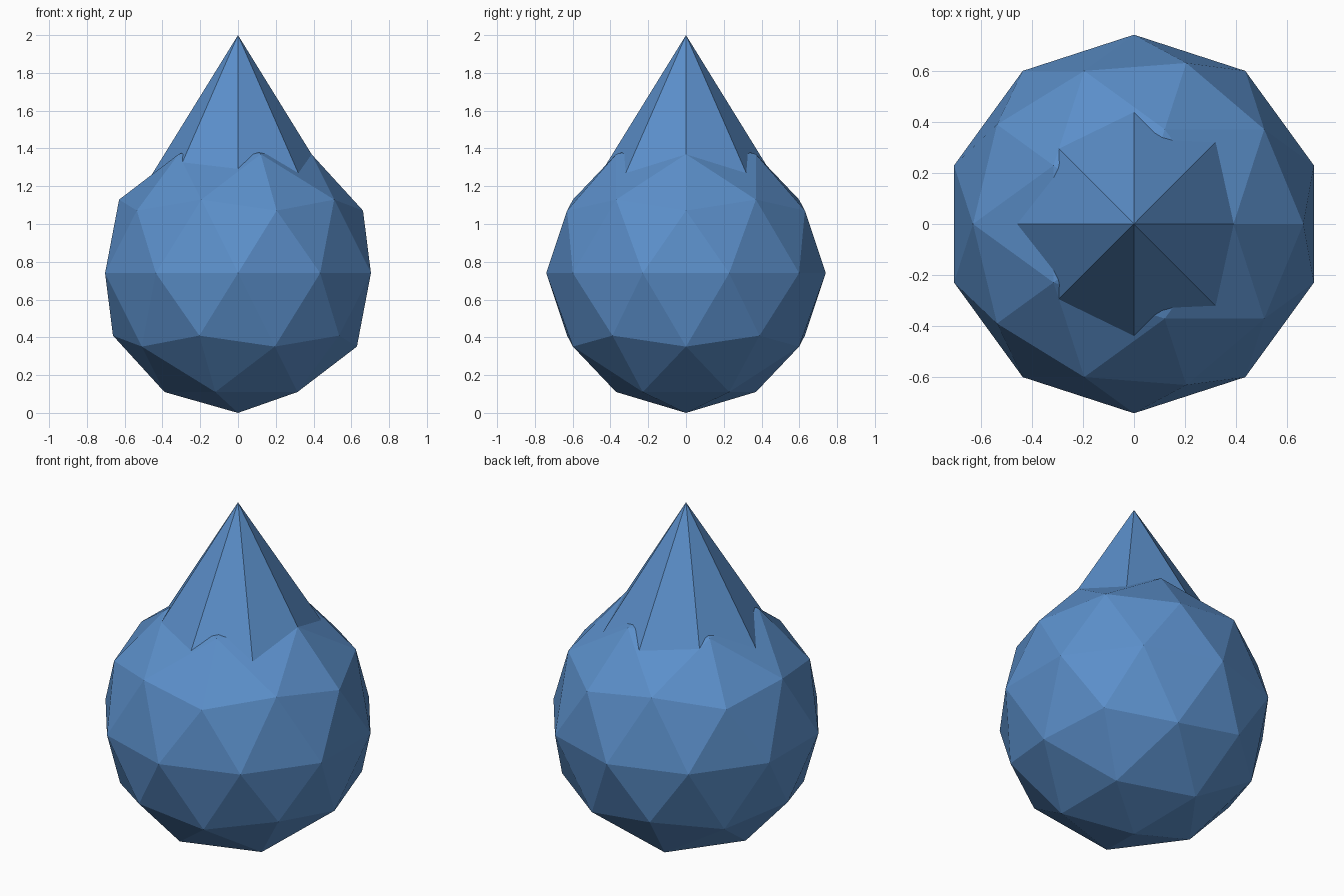
import bpy

if "Cube" in bpy.data.objects:
    bpy.data.objects.remove(bpy.data.objects["Cube"], do_unlink=True)

RADIUS = 0.74      # body radius, also the height of its centre
APEX = 2.0         # tip height
BASE = 1.11        # cone base, buried in the body
TAPER = 0.618      # cone radius gained per unit of depth

# Single blue
blue = bpy.data.materials.new("water blue")
blue.use_nodes = True
color = (0.105, 0.275, 0.59, 1.0)
blue.diffuse_color = color
blue.node_tree.nodes["Principled BSDF"].inputs["Base Color"].default_value = color


def finish(name):
    """Name the active object, colour it and keep its facets flat."""
    obj = bpy.context.object
    obj.name = obj.data.name = name
    obj.data.materials.append(blue)
    bpy.ops.object.shade_flat()


# Round faceted body
bpy.ops.mesh.primitive_ico_sphere_add(subdivisions=2, radius=RADIUS,
                                      location=(0, 0, RADIUS))
finish("drop_body")

# Eight-sided pointed top
depth = APEX - BASE
bpy.ops.mesh.primitive_cone_add(vertices=8, radius1=depth * TAPER, radius2=0,
                                depth=depth, location=(0, 0, BASE + depth / 2))
finish("drop_tip")
